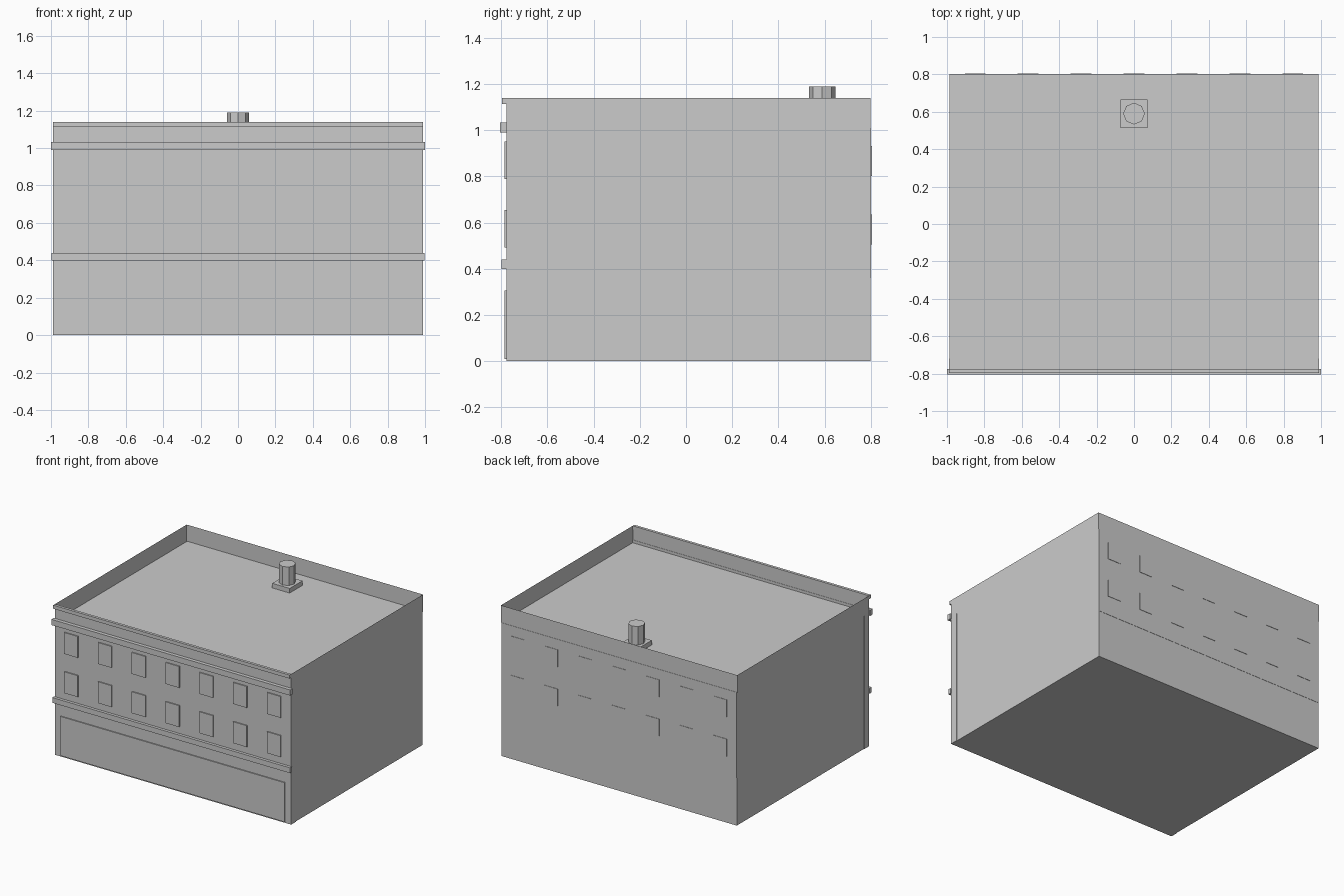
import bpy
import bmesh

cube = bpy.data.objects.get("Cube")
if cube:
    bpy.data.objects.remove(cube, do_unlink=True)

grey = bpy.data.materials.new("plain_grey")
grey.use_nodes = True
grey.diffuse_color = (0.6, 0.6, 0.6, 1)
grey.node_tree.nodes["Principled BSDF"].inputs["Base Color"].default_value = (0.6, 0.6, 0.6, 1)


def finish(name, bm):
    bmesh.ops.recalc_face_normals(bm, faces=bm.faces)
    mesh = bpy.data.meshes.new(name)
    bm.to_mesh(mesh)
    bm.free()
    mesh.materials.append(grey)
    obj = bpy.data.objects.new(name, mesh)
    bpy.context.collection.objects.link(obj)
    return obj


def box(name, x, y, z):
    """Box spanning the (low, high) pairs on each axis."""
    bm = bmesh.new()
    bmesh.ops.create_cube(bm, size=1)
    for v in bm.verts:
        v.co = [lo + (c + 0.5) * (hi - lo) for c, (lo, hi) in zip(v.co, (x, y, z))]
    return finish(name, bm)


def centred(half, middle=0):
    return (middle - half, middle + half)


FRONT, BACK, SIDE = -0.778, 0.80, 0.99
ROOF, TOP = 1.015, 1.14

# Main block with a slightly wider front wall and a raised back wall panel
box("main_block", centred(0.986), (-0.76, BACK), (0, ROOF))
box("front_wall", centred(SIDE), (FRONT, -0.72), (0, 1.012))
box("back_wall_panel", centred(0.986), (0.79, 0.802), (0.36, 1.01))

# Parapet: an inset rectangle raised into a ring
bm = bmesh.new()
corners = [(-SIDE, FRONT), (SIDE, FRONT), (SIDE, BACK), (-SIDE, BACK)]
base = bm.faces.new([bm.verts.new((x, y, 1.01)) for x, y in corners])
bmesh.ops.inset_region(bm, faces=[base], thickness=0.025, use_boundary=True)
bmesh.ops.delete(bm, geom=[base], context='FACES')
raised = bmesh.ops.extrude_face_region(bm, geom=bm.faces[:], use_keep_orig=True)
for item in raised["geom"]:
    if isinstance(item, bmesh.types.BMVert):
        item.co.z = TOP
finish("parapet", bm)

# Front mouldings
box("cornice", centred(SIDE), (-0.797, FRONT + 0.002), (1.113, TOP))
box("upper_band", centred(1.0), (-0.805, FRONT + 0.002), (0.99, 1.033))
box("lower_band", centred(0.996), (-0.80, FRONT + 0.002), (0.40, 0.44))

# Shopfront panel
box("shopfront", centred(0.94), (-0.786, FRONT + 0.002), (0.01, 0.307))

# Seven columns of windows on two floors, front and back
for col in range(7):
    x = (col - 3) * 0.2833
    for floor, z in (("lower", 0.573), ("upper", 0.87)):
        box(f"front_window_{floor}_{col + 1}", centred(0.057, x),
            (-0.786, FRONT + 0.002), centred(0.081, z))
        box(f"back_window_{floor}_{col + 1}", centred(0.055, x),
            (BACK, 0.805), centred(0.065, z - 0.003))

# Roof vent: square base and eight-sided pipe
box("vent_base", centred(0.073), centred(0.076, 0.59), (ROOF - 0.005, 1.05))
bm = bmesh.new()
bmesh.ops.create_cone(bm, cap_ends=True, segments=8, radius1=0.058, radius2=0.058, depth=0.15)
pipe = finish("vent_pipe", bm)
pipe.location = (0, 0.59, 1.115)
